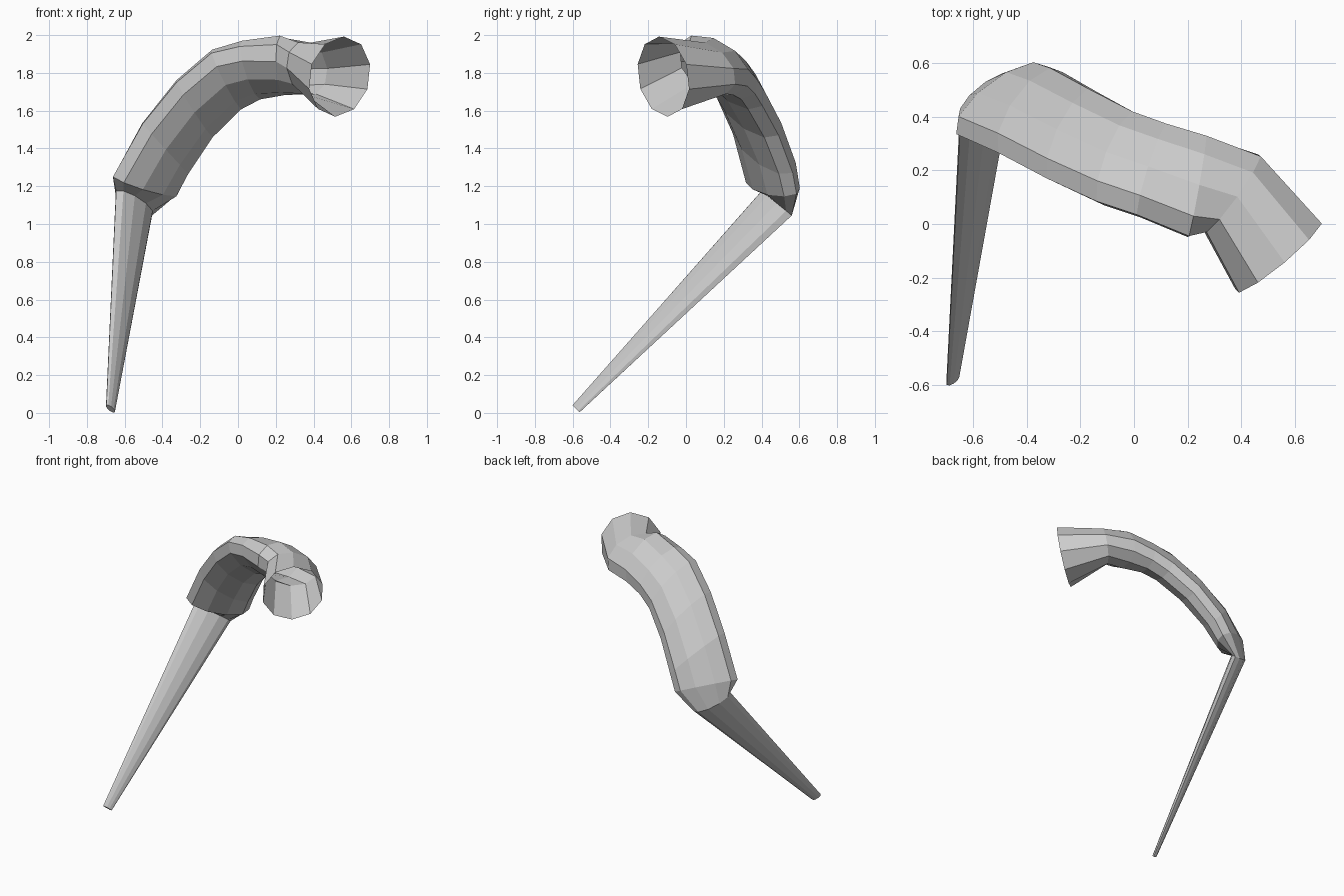
import bpy, bmesh, math
from mathutils import Vector

SIDES = 10
# Each ring: centre, half-width vector, half-thickness, path direction
spike = (0.08, 0.69, 0.72)
rings = [
    # thin flattened spike
    ((-0.675, -0.582, 0.022), (0.022, 0.018, -0.019), 0.014, spike),
    ((-0.55, 0.48, 1.11), (0.095, 0.08, -0.065), 0.048, spike),
    # wide curved arm
    ((-0.49, 0.46, 1.205), (0.172, 0.125, -0.045), 0.09, (0.12, -0.05, 0.22)),
    ((-0.385, 0.415, 1.40), (0.12, 0.15, -0.13), 0.10, (0.26, -0.12, 0.41)),
    ((-0.23, 0.33, 1.61), (0.095, 0.16, -0.14), 0.105, (0.32, -0.17, 0.34)),
    ((-0.06, 0.245, 1.765), (0.08, 0.16, -0.14), 0.11, (0.30, -0.13, 0.21)),
    ((0.07, 0.20, 1.815), (0.06, 0.165, -0.125), 0.115, (0.30, -0.11, 0.08)),
    ((0.235, 0.14, 1.84), (0.03, 0.185, -0.11), 0.135, (0.30, -0.085, 0.0)),
    # flared open end
    ((0.365, 0.115, 1.825), (0.095, 0.145, -0.085), 0.13, (0.30, -0.26, -0.06)),
    ((0.538, -0.12, 1.78), (0.147, 0.136, -0.066), 0.215, (0.65, -0.74, -0.16)),
]

bm = bmesh.new()
loops = []
for centre, half, thick, direction in rings:
    c, u, t = Vector(centre), Vector(half), Vector(direction)
    o = t.cross(u).normalized() * thick
    loop = []
    for i in range(SIDES):
        a = 2 * math.pi * i / SIDES
        loop.append(bm.verts.new(c + u * math.cos(a) + o * math.sin(a)))
    loops.append(loop)

# Skin between neighbouring rings, closed at the spike tip only
for low, high in zip(loops, loops[1:]):
    for i in range(SIDES):
        j = (i + 1) % SIDES
        bm.faces.new((low[i], low[j], high[j], high[i]))
bm.faces.new(list(reversed(loops[0])))
bmesh.ops.recalc_face_normals(bm, faces=bm.faces)

mesh = bpy.data.meshes.new("bent_limb")
bm.to_mesh(mesh)
bm.free()
limb = bpy.data.objects.new("bent_limb", mesh)
bpy.context.collection.objects.link(limb)
